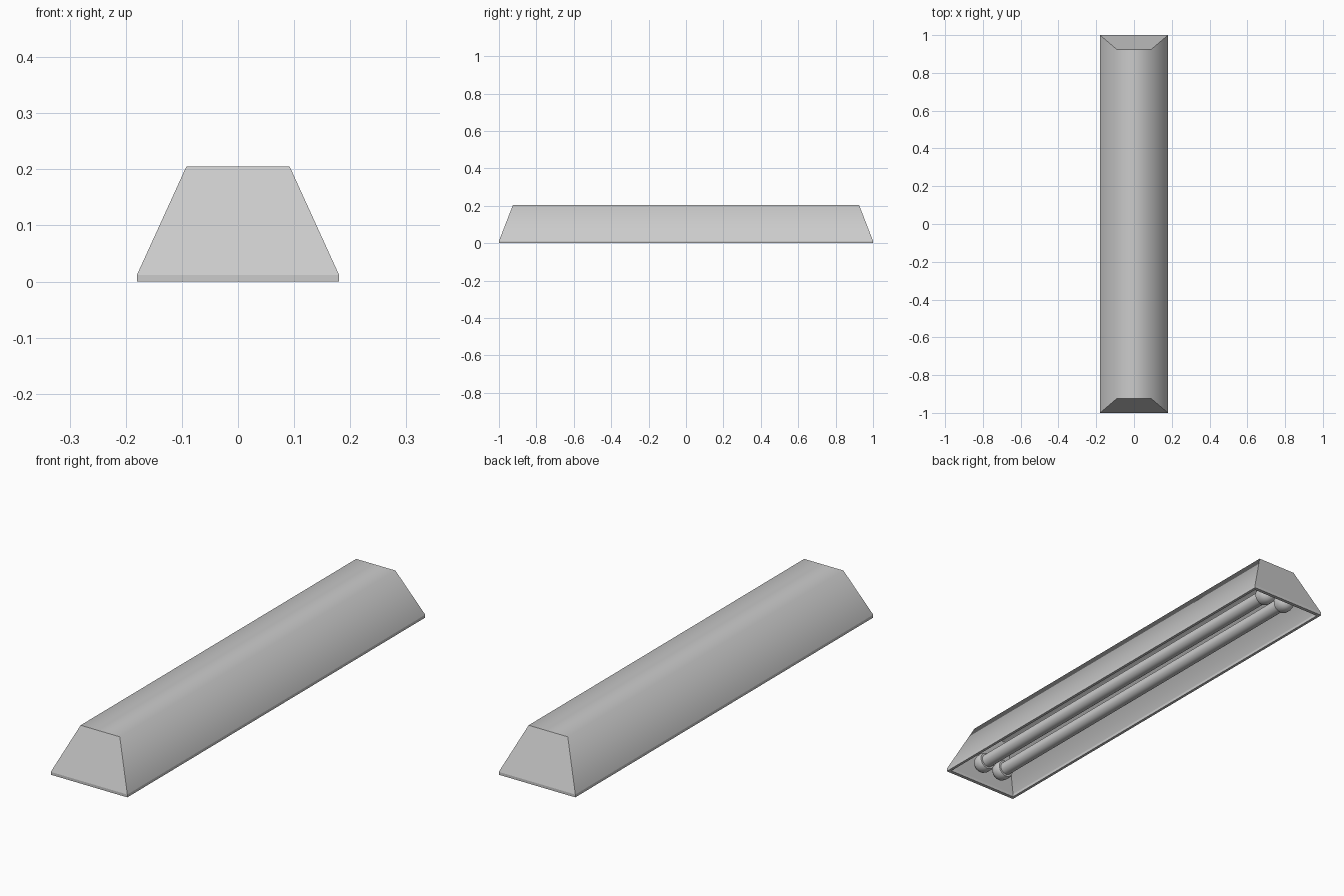
import bpy, bmesh, math

old = bpy.data.objects.get("Cube")
if old:
    bpy.data.objects.remove(old, do_unlink=True)

grey = bpy.data.materials.new("light grey")
grey.use_nodes = True
colour = (0.6, 0.6, 0.6, 1)
grey.diffuse_color = colour
grey.node_tree.nodes["Principled BSDF"].inputs["Base Color"].default_value = colour


def add_object(name, bm):
    bmesh.ops.recalc_face_normals(bm, faces=bm.faces)
    mesh = bpy.data.meshes.new(name)
    bm.to_mesh(mesh)
    bm.free()
    mesh.materials.append(grey)
    obj = bpy.data.objects.new(name, mesh)
    bpy.context.collection.objects.link(obj)
    return obj


def rectangle(bm, half_x, half_y, z):
    return [bm.verts.new((sx * half_x, sy * half_y, z))
            for sx, sy in ((-1, -1), (1, -1), (1, 1), (-1, 1))]


# Hollow trough housing: outer lip, sloped walls, top, then the inside
bm = bmesh.new()
levels = [(0.168, 0.985, 0), (0.18, 1, 0), (0.18, 1, 0.012), (0.092, 0.925, 0.205)]
inner = [(0.168, 0.985, 0.012), (0.084, 0.915, 0.193)]
rings = [rectangle(bm, *level) for level in levels]
inner_rings = [rings[0]] + [rectangle(bm, *level) for level in inner]
for stack in (rings, inner_rings):
    for low, high in zip(stack, stack[1:]):
        for i in range(4):
            j = (i + 1) % 4
            bm.faces.new((low[i], low[j], high[j], high[i]))
    bm.faces.new(stack[-1])

# Long edges blend smoothly; the end panels keep crisp borders
for face in bm.faces:
    face.smooth = True
bm.normal_update()
for edge in bm.edges:
    ends = [abs(f.normal.y) > 0.5 for f in edge.link_faces]
    low_edge = max(v.co.z for v in edge.verts) < 0.02
    edge.smooth = ends[0] == ends[1] and not low_edge
add_object("housing", bm)


def lathe(name, profile, x, z, segments=24):
    """Spin (radius, y) points around a lengthwise axis."""
    bm = bmesh.new()
    verts = [bm.verts.new((r, y, 0)) for r, y in profile]
    edges = [bm.edges.new(pair) for pair in zip(verts, verts[1:])]
    bmesh.ops.spin(bm, geom=verts + edges, cent=(0, 0, 0), axis=(0, 1, 0),
                   angle=math.tau, steps=segments)
    bmesh.ops.remove_doubles(bm, verts=bm.verts, dist=0.0005)
    obj = add_object(name, bm)
    obj.location = (x, 0, z)
    bpy.ops.object.select_all(action="DESELECT")
    bpy.context.view_layer.objects.active = obj
    obj.select_set(True)
    bpy.ops.object.shade_smooth_by_angle(angle=math.radians(40))


# Two lamp tubes with rounded end sockets
tube = [(0, -0.92), (0.028, -0.92), (0.028, 0.92), (0, 0.92)]
socket = [(0, 0.89), (0.036, 0.89), (0.04, 0.9), (0.04, 0.92),
          (0.036, 0.935), (0.025, 0.947), (0, 0.953)]
for side, x in (("right", -0.05), ("left", 0.05)):
    lathe(side + "_tube", tube, x, 0.05)
    for end, sign in (("front", -1), ("back", 1)):
        lathe(f"{side}_{end}_socket", [(r, sign * y) for r, y in socket], x, 0.05)
